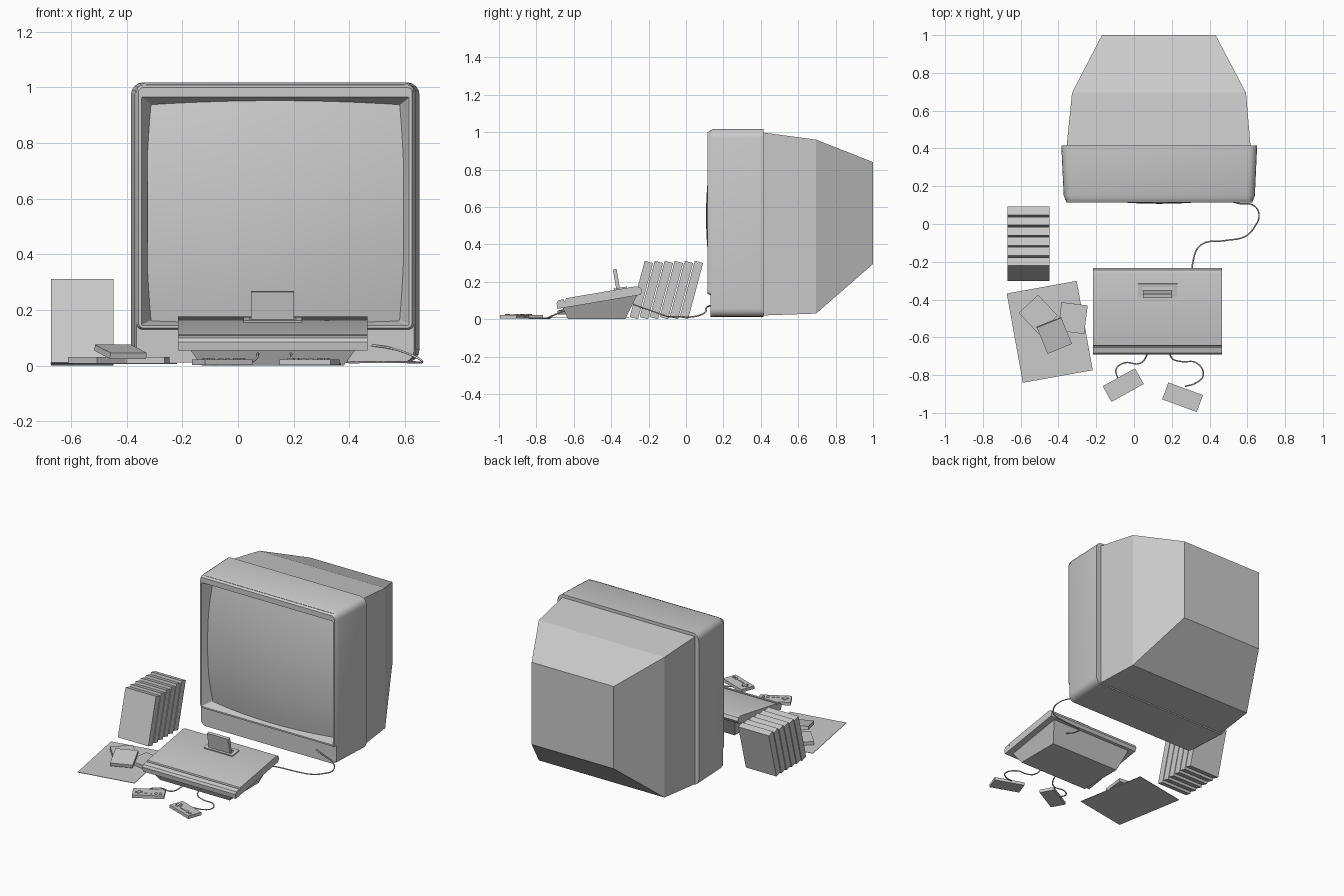
import bpy, bmesh, math
from mathutils import Matrix, Vector

if "Cube" in bpy.data.objects:
    bpy.data.objects.remove(bpy.data.objects["Cube"])

grey = bpy.data.materials.new("plain_grey")
grey.diffuse_color = (0.6, 0.6, 0.6, 1)
grey.use_nodes = True
grey.node_tree.nodes["Principled BSDF"].inputs["Base Color"].default_value = grey.diffuse_color


def finish(bm, name, smooth=False):
    bmesh.ops.recalc_face_normals(bm, faces=bm.faces)
    me = bpy.data.meshes.new(name)
    bm.to_mesh(me)
    bm.free()
    ob = bpy.data.objects.new(name, me)
    bpy.context.collection.objects.link(ob)
    me.materials.append(grey)
    if smooth:
        bpy.ops.object.select_all(action='DESELECT')
        ob.select_set(True)
        bpy.context.view_layer.objects.active = ob
        bpy.ops.object.shade_smooth_by_angle(angle=math.radians(35))
    return ob


def loft(name, rings, cap_start=True, cap_end=True, smooth=False):
    """Bridge equal-length rings of points, optionally closing the ends."""
    bm = bmesh.new()
    rows = [[bm.verts.new(p) for p in r] for r in rings]
    n = len(rows[0])
    for a, b in zip(rows, rows[1:]):
        for i in range(n):
            j = (i + 1) % n
            bm.faces.new((a[i], a[j], b[j], b[i]))
    if cap_start:
        bm.faces.new(rows[0])
    if cap_end:
        bm.faces.new(rows[-1])
    return finish(bm, name, smooth)


def rect_ring(y, x0, x1, z0, z1, r=0.0, seg=4):
    """Rectangle facing the front, with rounded corners when r > 0."""
    if r == 0:
        return [(x0, y, z0), (x1, y, z0), (x1, y, z1), (x0, y, z1)]
    pts = []
    for k, (cx, cz) in enumerate(((x1 - r, z1 - r), (x0 + r, z1 - r),
                                  (x0 + r, z0 + r), (x1 - r, z0 + r))):
        for s in range(seg + 1):
            a = math.pi / 2 * (k + s / seg)
            pts.append((cx + r * math.cos(a), y, cz + r * math.sin(a)))
    return pts


def box(name, size, mat, smooth=False):
    bm = bmesh.new()
    bmesh.ops.create_cube(bm, size=1, matrix=mat @ Matrix.Diagonal((*size, 1)))
    return finish(bm, name, smooth)


def place(x, y, z, rz=0, rx=0):
    return (Matrix.Translation((x, y, z)) @ Matrix.Rotation(math.radians(rz), 4, 'Z')
            @ Matrix.Rotation(math.radians(rx), 4, 'X'))


def cable(name, pts, radius=0.004):
    cu = bpy.data.curves.new(name, 'CURVE')
    cu.dimensions = '3D'
    cu.bevel_depth = radius
    cu.bevel_resolution = 1
    cu.resolution_u = 5
    sp = cu.splines.new('BEZIER')
    sp.bezier_points.add(len(pts) - 1)
    for b, p in zip(sp.bezier_points, pts):
        b.co = p
        b.handle_left_type = b.handle_right_type = 'AUTO'
    ob = bpy.data.objects.new(name, cu)
    bpy.context.collection.objects.link(ob)
    cu.materials.append(grey)


# Television: front bezel with chin and sloped screen surround
loft("tv_bezel", [
    rect_ring(0.415, -0.385, 0.652, 0.012, 1.018, 0.045),
    rect_ring(0.15, -0.372, 0.640, 0.012, 1.018, 0.045),
    rect_ring(0.13, -0.364, 0.632, 0.012, 1.010, 0.04),
    rect_ring(0.13, -0.364, 0.632, 0.130, 1.008, 0.02),
    rect_ring(0.115, -0.358, 0.626, 0.135, 1.000, 0.02),
    rect_ring(0.115, -0.347, 0.615, 0.145, 0.965, 0.005),
    rect_ring(0.20, -0.303, 0.571, 0.165, 0.930, 0.005),
], cap_end=False, smooth=True)

# Television: tapered rear housing
loft("tv_rear_housing", [
    rect_ring(0.41, -0.357, 0.617, 0.02, 0.998),
    rect_ring(0.695, -0.328, 0.593, 0.03, 0.96),
    rect_ring(1.0, -0.17, 0.432, 0.295, 0.84),
])

# Television: bulging screen
bm = bmesh.new()
bmesh.ops.create_grid(bm, x_segments=14, y_segments=14, size=1)
for v in bm.verts:
    u, w = v.co.x, v.co.y
    v.co = (0.134 + 0.46 * u, 0.107 + 0.04 * (u * u + w * w), 0.552 + 0.405 * w)
screen = finish(bm, "tv_screen", True)
if screen.data.polygons[0].normal.y > 0:
    screen.data.flip_normals()

# Console: sloping lid with groove and rounded lip, from a side profile
lid = [(-0.688, 0.055), (-0.692, 0.085), (-0.684, 0.100), (-0.654, 0.108),
       (-0.652, 0.098), (-0.645, 0.098), (-0.642, 0.112), (-0.265, 0.176),
       (-0.243, 0.170), (-0.234, 0.150), (-0.245, 0.130)]
loft("console_lid", [[(x, y, z) for y, z in lid] for x in (-0.216, 0.466)], smooth=True)


# Console: tapered base under the lid
def base_ring(half, y0, z0, y1, z1):
    return [(0.125 - half, y0, z0), (0.125 + half, y0, z0),
            (0.125 + half, y1, z1), (0.125 - half, y1, z1)]


loft("console_base", [base_ring(0.255, -0.63, 0, -0.325, 0),
                      base_ring(0.30, -0.66, 0.061, -0.262, 0.128)])

# Console: slot frame and the cartridge standing in it
for dy in (-0.026, 0.026):
    box("slot_rail", (0.21, 0.018, 0.02), place(0.125, -0.35 + dy, 0.159 + dy * 0.17, 0, 9.5))
for dx in (-0.094, 0.094):
    box("slot_end", (0.022, 0.07, 0.02), place(0.125 + dx, -0.35, 0.159, 0, 9.5))
box("slotted_cartridge", (0.155, 0.02, 0.14), place(0.124, -0.369, 0.198, 0, 10))

# Controllers with direction cross and buttons
for side, x, y, rz in (("left", -0.057, -0.853, 29), ("right", 0.257, -0.917, -20)):
    m = place(x, y, 0.013, rz)
    box(side + "_controller", (0.195, 0.095, 0.02), m)
    for size, ox, oy in (((0.042, 0.014, 0.006), -0.06, -0.005),
                         ((0.014, 0.042, 0.006), -0.06, -0.005),
                         ((0.018, 0.008, 0.004), -0.015, -0.018),
                         ((0.018, 0.008, 0.004), 0.012, -0.018)):
        box(side + "_controller_key", size, m @ Matrix.Translation((ox, oy, 0.011)))
    for ox in (0.046, 0.073):
        bm = bmesh.new()
        bmesh.ops.create_cone(bm, cap_ends=True, segments=10, radius1=0.01, radius2=0.01,
                              depth=0.006, matrix=m @ Matrix.Translation((ox, -0.018, 0.011)))
        finish(bm, side + "_controller_button", True)

# Cables
cable("left_controller_cable", [(0.072, -0.65, 0.045), (0.065, -0.70, 0.025), (0.03, -0.738, 0.008),
                                (-0.05, -0.735, 0.006), (-0.095, -0.77, 0.006),
                                (-0.085, -0.82, 0.012)])
cable("right_controller_cable", [(0.19, -0.65, 0.045), (0.20, -0.71, 0.02), (0.25, -0.728, 0.008),
                                 (0.33, -0.735, 0.006), (0.367, -0.80, 0.006),
                                 (0.33, -0.84, 0.006), (0.27, -0.86, 0.012)])
cable("tv_cable", [(0.31, -0.28, 0.078), (0.312, -0.20, 0.05), (0.355, -0.11, 0.018),
                   (0.48, -0.088, 0.013), (0.59, -0.065, 0.013), (0.635, -0.02, 0.012),
                   (0.662, 0.05, 0.015), (0.63, 0.10, 0.035), (0.56, 0.108, 0.06),
                   (0.47, 0.135, 0.075)])

# Row of six leaning game boxes
for i in range(6):
    c = Matrix.Translation((-0.559, -0.302 + 0.0535 * i, 0.012)) \
        @ Matrix.Rotation(math.radians(-15), 4, 'X') @ Matrix.Translation((0, 0.024, 0.1555))
    box("game_box", (0.224, 0.046, 0.311), c)

# Paper sheet with three loose cartridges
box("paper_sheet", (0.376, 0.48, 0.003), place(-0.446, -0.571, 0.008, 10.2))
for x, y, z, rz, rx in ((-0.507, -0.478, 0.021, 43, 0),
                        (-0.324, -0.498, 0.021, -7, 0),
                        (-0.422, -0.59, 0.05, 22, 11)):
    box("loose_cartridge", (0.14, 0.152, 0.022), place(x, y, z, rz, rx))
